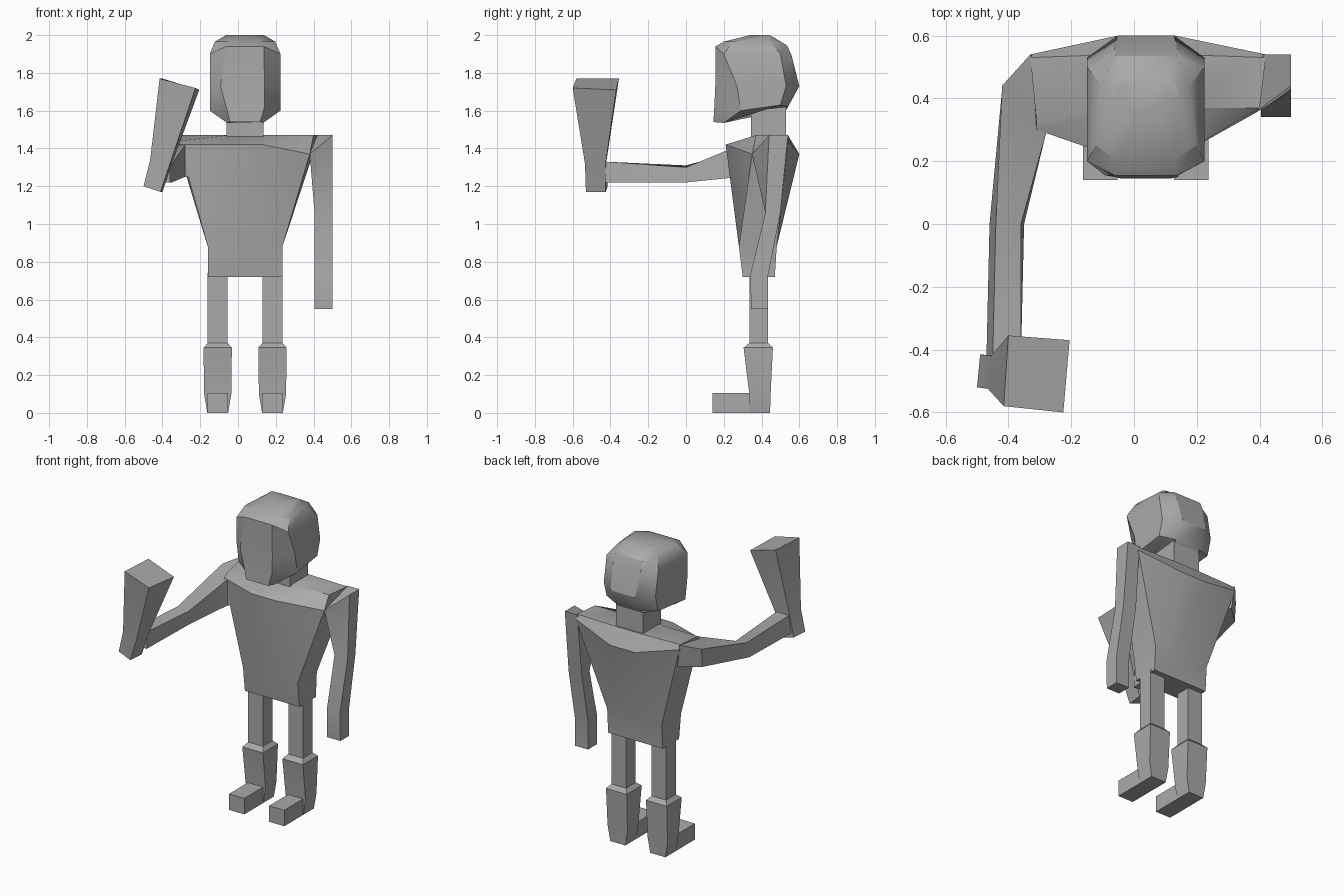
import bpy
import bmesh
import math
from mathutils import Vector

default_cube = bpy.data.objects.get("Cube")
if default_cube:
    bpy.data.objects.remove(default_cube, do_unlink=True)

MIDDLE = 0.0375  # x of the body's own centre line


def make_material(name, color):
    material = bpy.data.materials.new(name)
    material.use_nodes = True
    material.diffuse_color = color
    material.node_tree.nodes["Principled BSDF"].inputs["Base Color"].default_value = color
    return material


GREY = make_material("plain grey", (0.4, 0.4, 0.4, 1))


def loft(name, rings):
    """Skin a row of equal point rings and close both ends."""
    bm = bmesh.new()
    loops = [[bm.verts.new(point) for point in ring] for ring in rings]
    for lower, upper in zip(loops, loops[1:]):
        for i in range(len(lower)):
            j = (i + 1) % len(lower)
            bm.faces.new((lower[i], lower[j], upper[j], upper[i]))
    bm.faces.new(loops[0][::-1])
    bm.faces.new(loops[-1])
    bmesh.ops.recalc_face_normals(bm, faces=bm.faces[:])
    mesh = bpy.data.meshes.new(name)
    bm.to_mesh(mesh)
    bm.free()
    mesh.materials.append(GREY)
    part = bpy.data.objects.new(name, mesh)
    bpy.context.collection.objects.link(part)
    bpy.ops.object.select_all(action="DESELECT")
    part.select_set(True)
    bpy.context.view_layer.objects.active = part
    bpy.ops.object.shade_smooth_by_angle(angle=math.radians(30))
    return part


def level(x0, x1, y0, y1, z):
    """Horizontal rectangle, front edge first."""
    return [(x0, y0, z), (x1, y0, z), (x1, y1, z), (x0, y1, z)]


def split_level(x0, x1, y0, y1, z):
    """Rectangle with two extra points on its front and back edges."""
    a, b = x0 + (x1 - x0) * 0.28, x1 - (x1 - x0) * 0.28
    return [(x0, y0, z), (a, y0, z), (b, y0, z), (x1, y0, z),
            (x1, y1, z), (b, y1, z), (a, y1, z), (x0, y1, z)]


def mirrored_ring(half):
    """Complete a ring from (half width, y, z) points going front to back."""
    right = [Vector((MIDDLE - w, y, z)) for w, y, z in half]
    left = [Vector((MIDDLE + w, y, z)) for w, y, z in half]
    return left + right[::-1]


# Torso: straight waist flaring into the chest and the sloping shoulders
chest = [(-0.31, 0.3, 1.42), (-0.05, 0.21, 1.42), (0.13, 0.21, 1.42), (0.38, 0.35, 1.37),
         (0.42, 0.54, 1.44), (0.13, 0.6, 1.37), (-0.05, 0.6, 1.37), (-0.33, 0.54, 1.44)]
shoulders = [(-0.31, 0.32, 1.44), (-0.05, 0.37, 1.47), (0.13, 0.37, 1.47), (0.4, 0.37, 1.47),
             (0.42, 0.53, 1.47), (0.13, 0.54, 1.47), (-0.05, 0.54, 1.47), (-0.33, 0.53, 1.47)]
loft("torso", [split_level(-0.16, 0.235, 0.3, 0.47, 0.72),
               split_level(-0.16, 0.235, 0.28, 0.48, 0.88),
               chest, shoulders])

# Neck
loft("neck", [level(-0.06, 0.135, 0.345, 0.53, z) for z in (1.44, 1.64)])

# Head: half rings from the chin to the crown
head_halves = [
    [(0.08, 0.145, 1.54), (0.095, 0.2, 1.535), (0.095, 0.35, 1.6), (0.09, 0.53, 1.605)],
    [(0.1, 0.15, 1.62), (0.187, 0.22, 1.6), (0.187, 0.5, 1.63), (0.09, 0.54, 1.62)],
    [(0.13, 0.155, 1.73), (0.187, 0.2, 1.73), (0.187, 0.53, 1.73), (0.09, 0.6, 1.73)],
    [(0.1, 0.155, 1.94), (0.187, 0.2, 1.9), (0.187, 0.5, 1.9), (0.1, 0.56, 1.89)],
    [(0.09, 0.2, 1.965), (0.16, 0.25, 1.965), (0.14, 0.44, 1.97), (0.1, 0.535, 1.945)],
    [(0.04, 0.34, 2), (0.1, 0.4, 2), (0.1, 0.44, 2), (0.06, 0.47, 1.985)],
]
head_rings = [mirrored_ring(half) for half in head_halves]
# The left cheek is cut back under the brow
for ring in head_rings[1:3]:
    ring[1].y += 0.07
    ring[0].x = 0.14
loft("head", head_rings)

# Left arm hanging down
shoulder_end = [(0.38, 0.35, 1.37), (0.5, 0.44, 1.47), (0.5, 0.54, 1.47), (0.41, 0.54, 1.47)]
loft("left_arm", [shoulder_end,
                  level(0.405, 0.5, 0.42, 0.5, 1.06),
                  level(0.405, 0.5, 0.34, 0.435, 0.73),
                  level(0.405, 0.5, 0.345, 0.435, 0.55)])

# Right arm reaching forward: outer top, inner top, inner bottom, outer bottom
loft("right_arm", [
    [(-0.33, 0.54, 1.47), (-0.2, 0.32, 1.42), (-0.2, 0.32, 1.25), (-0.31, 0.53, 1.32)],
    [(-0.42, 0.44, 1.43), (-0.28, 0.29, 1.42), (-0.28, 0.29, 1.25), (-0.42, 0.43, 1.31)],
    [(-0.44, 0, 1.31), (-0.36, 0, 1.3), (-0.35, 0, 1.22), (-0.46, 0, 1.22)],
    [(-0.45, -0.43, 1.33), (-0.36, -0.43, 1.33), (-0.36, -0.43, 1.22), (-0.47, -0.43, 1.22)],
])

# Flared, leaning block in the right hand
loft("held_block", [
    [(-0.5, -0.52, 1.2), (-0.41, -0.53, 1.17), (-0.4, -0.425, 1.17), (-0.49, -0.415, 1.2)],
    [(-0.465, -0.525, 1.34), (-0.36, -0.535, 1.32), (-0.35, -0.425, 1.32), (-0.455, -0.42, 1.34)],
    [(-0.415, -0.58, 1.77), (-0.225, -0.6, 1.72), (-0.205, -0.37, 1.71), (-0.4, -0.355, 1.77)],
])

# Legs and feet, one pair on each side of the centre line
for side, direction in (("right", -1), ("left", 1)):
    centre = MIDDLE + direction * 0.145

    def leg_level(half_width, y0, y1, z):
        return level(centre - half_width, centre + half_width, y0, y1, z)

    loft(side + "_leg", [leg_level(0.053, 0.335, 0.435, 0.74),
                         leg_level(0.053, 0.335, 0.435, 0.37),
                         leg_level(0.075, 0.305, 0.46, 0.345),
                         leg_level(0.072, 0.335, 0.448, 0.1),
                         leg_level(0.055, 0.335, 0.445, 0)])
    loft(side + "_foot", [leg_level(0.055, 0.14, 0.4, z) for z in (0, 0.105)])
